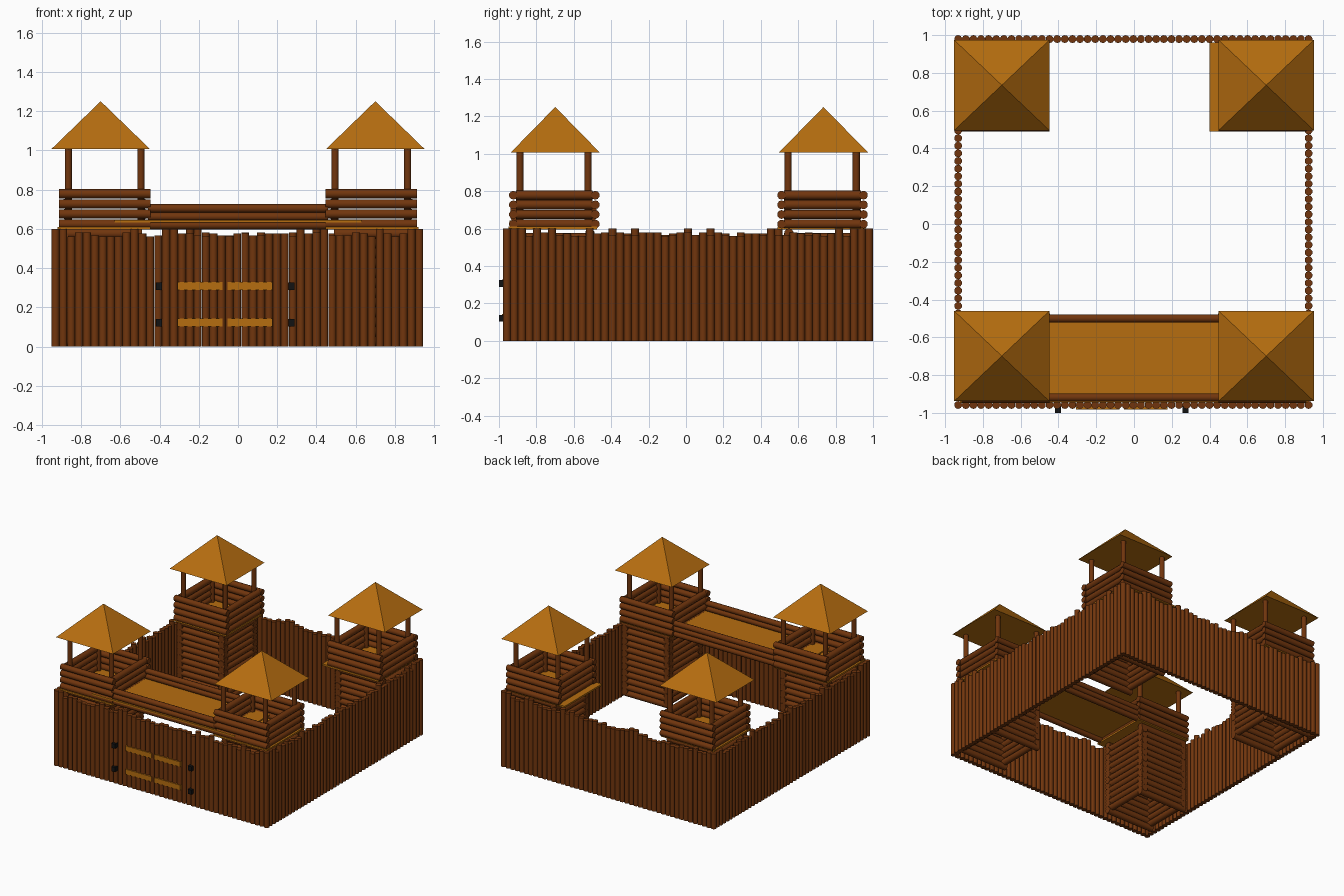
import bpy, bmesh, math, random
from mathutils import Matrix, Vector

if "Cube" in bpy.data.objects:
    bpy.data.objects.remove(bpy.data.objects["Cube"])

random.seed(4)


def material(name, col):
    m = bpy.data.materials.new(name)
    m.diffuse_color = (*col, 1)
    m.use_nodes = True
    m.node_tree.nodes["Principled BSDF"].inputs["Base Color"].default_value = m.diffuse_color
    return m


LOG = material("log brown", (0.165, 0.036, 0.004))
PLANK = material("plank orange", (0.47, 0.155, 0.005))
IRON = material("black iron", (0.006, 0.006, 0.006))


def log(bm, a, b, r, sides=10):
    """Capped cylinder from a to b."""
    a, b = Vector(a), Vector(b)
    rot = (b - a).to_track_quat('Z', 'Y').to_matrix().to_4x4()
    bmesh.ops.create_cone(bm, cap_ends=True, segments=sides, radius1=r, radius2=r,
                          depth=(b - a).length,
                          matrix=Matrix.Translation((a + b) / 2) @ rot)


def box(bm, x0, x1, y0, y1, z0, z1):
    m = Matrix.Translation(((x0 + x1) / 2, (y0 + y1) / 2, (z0 + z1) / 2))
    bmesh.ops.create_cube(bm, size=1, matrix=m @ Matrix.Diagonal((x1 - x0, y1 - y0, z1 - z0, 1)))


def finish(bm, name, mat, smooth=False):
    me = bpy.data.meshes.new(name)
    bm.to_mesh(me)
    bm.free()
    ob = bpy.data.objects.new(name, me)
    bpy.context.collection.objects.link(ob)
    me.materials.append(mat)
    if smooth:
        bpy.ops.object.select_all(action='DESELECT')
        ob.select_set(True)
        bpy.context.view_layer.objects.active = ob
        bpy.ops.object.shade_smooth_by_angle(angle=math.radians(40))
    return ob


# palisade walls of upright logs with uneven tops
XL, XR, YF, YB = -0.931, 0.924, -0.958, 0.979


def palisade(name, p, q):
    p, q = Vector(p), Vector(q)
    n = round((q - p).length / 0.04)
    bm = bmesh.new()
    for i in range(n + 1):
        c = p.lerp(q, i / n)
        h = random.choice((0.56, 0.565, 0.575, 0.58, 0.6))
        if i < 2 or i > n - 2:
            h = 0.6
        log(bm, (c.x, c.y, 0), (c.x, c.y, h), 0.021)
    finish(bm, name, LOG, True)


palisade("front_wall", (XL, YF), (XR, YF))
palisade("back_wall", (XL, YB), (XR, YB))
palisade("left_wall", (XL, YF + 0.04), (XL, YB - 0.04))
palisade("right_wall", (XR, YF + 0.04), (XR, YB - 0.04))


# corner towers
def tower(name, sx, cy, floor):
    cx = 0.70 * sx

    # stacked log base, open inside
    bm = bmesh.new()
    for k in range(12):
        z = 0.026 + 0.05 * k
        for s in (-0.185, 0.185):
            log(bm, (cx - 0.21, cy + s, z), (cx + 0.21, cy + s, z), 0.025)
            if k < 11:
                z2 = z + 0.025
                log(bm, (cx + s, cy - 0.21, z2), (cx + s, cy + 0.21, z2), 0.025)
    finish(bm, name + "_base", LOG, True)

    # floor plate
    bm = bmesh.new()
    box(bm, *floor, 0.596, 0.61)
    finish(bm, name + "_floor", PLANK)

    # parapet
    px = 0.68 * sx
    bm = bmesh.new()
    for k in range(4):
        z = 0.624 + 0.0515 * k
        for s in (-0.219, 0.219):
            y = cy - 0.005 + s
            log(bm, (px - 0.233, y, z), (px + 0.233, y, z), 0.0235)
        for s in (-0.205, 0.205):
            log(bm, (px + s, cy - 0.21, z), (px + s, cy + 0.2, z), 0.025)
    finish(bm, name + "_parapet", LOG, True)

    # roof posts
    bm = bmesh.new()
    for a in (-0.185, 0.185):
        for b in (-0.182, 0.182):
            log(bm, (px + a, cy - 0.007 + b, 0.605), (px + a, cy - 0.007 + b, 1.02), 0.019)
    finish(bm, name + "_posts", LOG, True)

    # pyramid roof
    bm = bmesh.new()
    base = [bm.verts.new((cx + 0.252 * a, cy + 0.239 * b, 1.006))
            for a, b in ((-1, -1), (1, -1), (1, 1), (-1, 1))]
    tip = bm.verts.new((cx, cy, 1.25))
    bm.faces.new(base[::-1])
    for i in range(4):
        bm.faces.new((base[i], base[(i + 1) % 4], tip))
    finish(bm, name + "_roof", PLANK)


tower("front_left_tower", -1, -0.699, (-0.92, -0.445, -0.948, -0.475))
tower("front_right_tower", 1, -0.699, (0.445, 0.92, -0.948, -0.475))
tower("back_left_tower", -1, 0.735, (-0.92, -0.45, 0.495, 0.96))
tower("back_right_tower", 1, 0.735, (0.40, 0.90, 0.49, 0.96))

# walkway over the gate, with log rails
bm = bmesh.new()
box(bm, -0.63, 0.63, -0.944, -0.50, 0.632, 0.644)
finish(bm, "walkway_floor", PLANK)
bm = bmesh.new()
for y in (-0.918, -0.50):
    for z in (0.619, 0.662, 0.704):
        log(bm, (-0.46, y, z), (0.46, y, z), 0.0215)
finish(bm, "walkway_rails", LOG, True)

# gate cross planks and hinges
bm = bmesh.new()
for x0, x1 in ((-0.308, -0.078), (-0.053, 0.177)):
    for z in (0.122, 0.308):
        box(bm, x0, x1, -0.983, -0.965, z - 0.02, z + 0.02)
finish(bm, "gate_planks", PLANK)
bm = bmesh.new()
for x in (-0.403, 0.273):
    for z in (0.121, 0.307):
        box(bm, x - 0.016, x + 0.016, -1.0, -0.965, z - 0.018, z + 0.018)
finish(bm, "gate_hinges", IRON)
